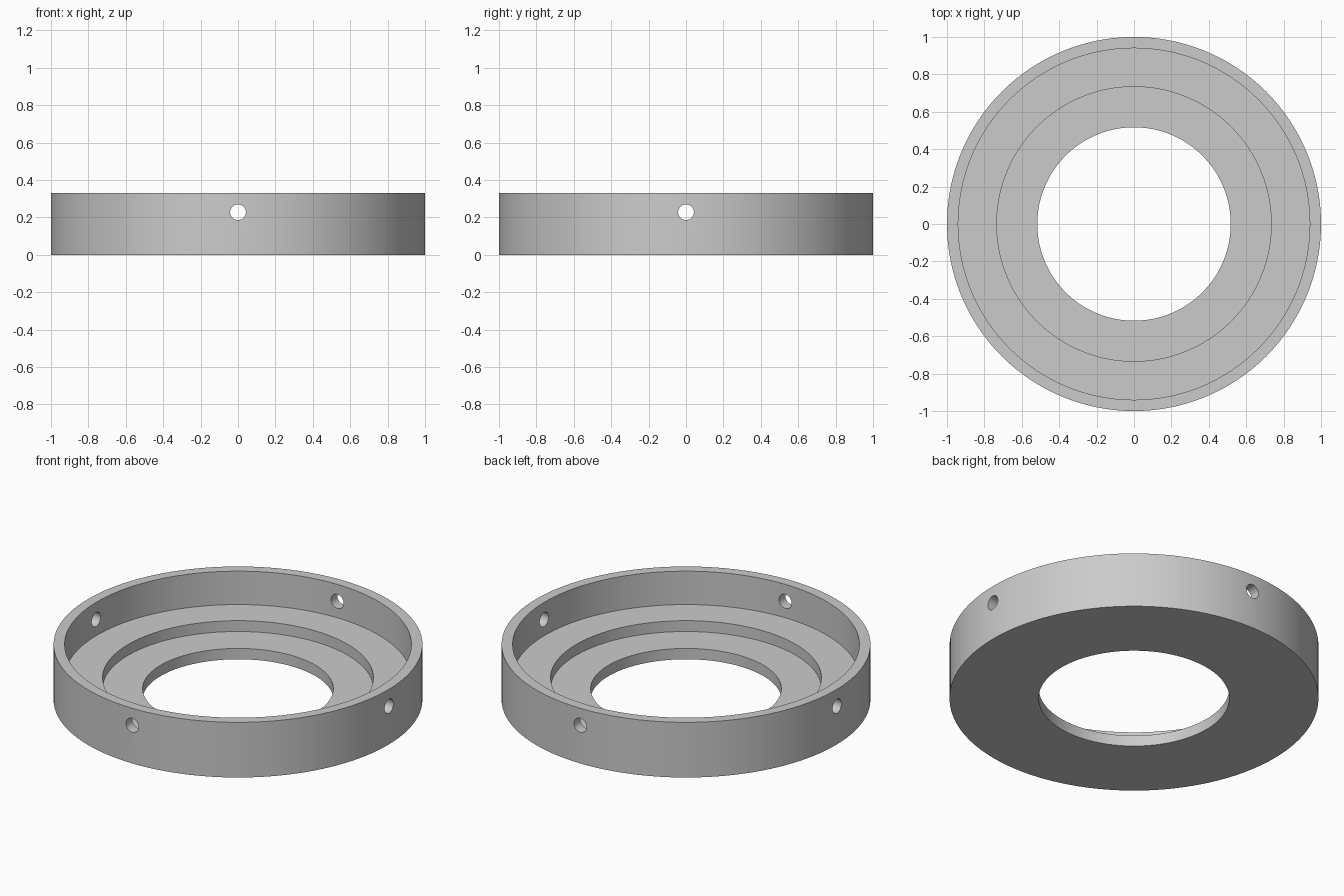
import bpy, bmesh, math
from mathutils import Matrix

cube = bpy.data.objects.get("Cube")
if cube:
    bpy.data.objects.remove(cube, do_unlink=True)

SEGMENTS = 128
HOLE_RADIUS, HOLE_HEIGHT = 0.042, 0.228

# Single plain grey
grey = bpy.data.materials.new("plain_grey")
grey.use_nodes = True
colour = (0.6, 0.6, 0.6, 1)
grey.diffuse_color = colour
grey.node_tree.nodes["Principled BSDF"].inputs["Base Color"].default_value = colour


def add_object(name, bm):
    bmesh.ops.recalc_face_normals(bm, faces=bm.faces)
    mesh = bpy.data.meshes.new(name)
    bm.to_mesh(mesh)
    bm.free()
    obj = bpy.data.objects.new(name, mesh)
    bpy.context.collection.objects.link(obj)
    mesh.materials.append(grey)
    return obj


# Stepped ring: closed (radius, height) section revolved about z
section = [(0.517, 0), (1, 0), (1, 0.33), (0.94, 0.33),
           (0.94, 0.13), (0.734, 0.13), (0.734, 0.065), (0.517, 0.065)]
bm = bmesh.new()
verts = [bm.verts.new((r, 0, z)) for r, z in section]
edges = [bm.edges.new((v, verts[i - 1])) for i, v in enumerate(verts)]
bmesh.ops.spin(bm, geom=verts + edges, cent=(0, 0, 0), axis=(0, 0, 1),
               angle=math.tau, steps=SEGMENTS, use_merge=False)
bmesh.ops.remove_doubles(bm, verts=bm.verts, dist=0.0001)
ring = add_object("stepped_ring", bm)

# Four radial screw holes: two drills straight through the wall
bpy.context.view_layer.objects.active = ring
ring.select_set(True)
for axis in "XY":
    bm = bmesh.new()
    bmesh.ops.create_cone(
        bm, cap_ends=True, segments=32, radius1=HOLE_RADIUS,
        radius2=HOLE_RADIUS, depth=2.4,
        matrix=Matrix.Translation((0, 0, HOLE_HEIGHT))
        @ Matrix.Rotation(math.pi / 2, 4, "Y" if axis == "X" else "X"))
    drill = add_object("hole_cutter", bm)
    drill.hide_render = True
    cut = ring.modifiers.new("screw_holes", "BOOLEAN")
    cut.operation = "DIFFERENCE"
    cut.solver = "EXACT"
    cut.object = drill
    bpy.ops.object.modifier_apply(modifier=cut.name)
    bpy.data.objects.remove(drill, do_unlink=True)

bpy.ops.object.shade_smooth_by_angle(angle=math.radians(30))
